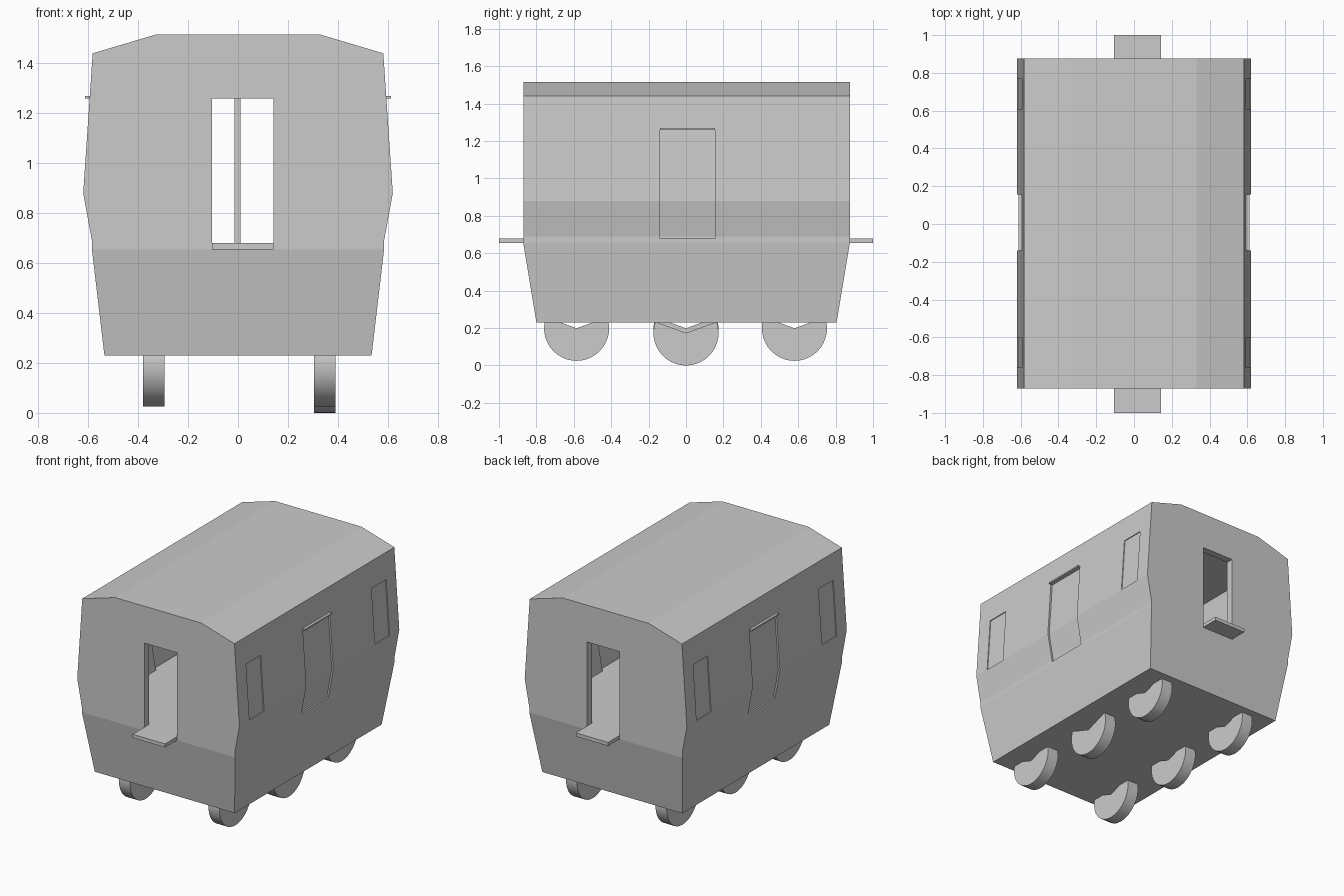
import bpy, bmesh, math

if "Cube" in bpy.data.objects:
    bpy.data.objects.remove(bpy.data.objects["Cube"])


def add_object(name, bm):
    bmesh.ops.recalc_face_normals(bm, faces=bm.faces)
    mesh = bpy.data.meshes.new(name)
    bm.to_mesh(mesh)
    bm.free()
    ob = bpy.data.objects.new(name, mesh)
    bpy.context.collection.objects.link(ob)
    return ob


def stacked_rings(name, rings):
    """Closed solid from rectangles (half_x, y_min, y_max, z), bottom to top."""
    bm = bmesh.new()
    loops = [[bm.verts.new(p) for p in ((-x, a, z), (x, a, z), (x, b, z), (-x, b, z))]
             for x, a, b, z in rings]
    for lo, hi in zip(loops, loops[1:]):
        for i in range(4):
            j = (i + 1) % 4
            bm.faces.new((lo[i], lo[j], hi[j], hi[i]))
    bm.faces.new(loops[0][::-1])
    bm.faces.new(loops[-1])
    return add_object(name, bm)


def prism(name, pts, a, b, axis):
    """Extrude a 2D polygon from a to b: along y (x,z points) or x (y,z points)."""
    def place(p, t):
        return (p[0], t, p[1]) if axis == 'y' else (t, p[0], p[1])
    bm = bmesh.new()
    lo = [bm.verts.new(place(p, a)) for p in pts]
    hi = [bm.verts.new(place(p, b)) for p in pts]
    n = len(pts)
    bm.faces.new(lo)
    bm.faces.new(hi[::-1])
    for i in range(n):
        j = (i + 1) % n
        bm.faces.new((lo[i], lo[j], hi[j], hi[i]))
    return add_object(name, bm)


def box(name, x0, x1, y0, y1, z0, z1):
    return prism(name, [(x0, z0), (x1, z0), (x1, z1), (x0, z1)], y0, y1, 'y')


def carve(target, cutter):
    mod = target.modifiers.new("cut", 'BOOLEAN')
    mod.operation = 'DIFFERENCE'
    mod.solver = 'EXACT'
    mod.object = cutter
    bpy.context.view_layer.objects.active = target
    bpy.ops.object.modifier_apply(modifier=mod.name)
    bpy.data.objects.remove(cutter)


FRONT, BACK = -0.87, 0.876
FLOOR, DOOR_TOP = 0.68, 1.26


def wall_x(z):
    """Half width of the bulging side wall at height z."""
    pts = [(0.655, 0.585), (0.69, 0.585), (0.88, 0.62), (1.44, 0.582)]
    for (z0, x0), (z1, x1) in zip(pts, pts[1:]):
        if z <= z1:
            return x0 + (x1 - x0) * (z - z0) / (z1 - z0)
    return pts[-1][1]


def recess(side, y0, y1, z0, z1, offset, other_x):
    """Cutter between the offset wall surface and a plane at other_x."""
    zs = sorted({z0, z1} | {z for z in (0.69, 0.88) if z0 < z < z1})
    pts = [(side * (wall_x(z) - offset), z) for z in zs]
    pts += [(side * other_x, z1), (side * other_x, z0)]
    return prism("recess_cutter", pts, y0, y1, 'y')


# Carriage shell with tapered underbody, bulged sides and faceted roof
body = stacked_rings("carriage_body", [
    (0.535, -0.80, 0.805, 0.23),
    (0.585, FRONT, BACK, 0.655),
    (0.585, FRONT, BACK, 0.69),
    (0.62, FRONT, BACK, 0.88),
    (0.582, FRONT, BACK, 1.44),
    (0.33, FRONT, BACK, 1.515)])

# Hollow passenger room
a, b = FRONT + 0.05, BACK - 0.05
carve(body, stacked_rings("room_cutter", [
    (0.53, a, b, FLOOR), (0.565, a, b, 0.88), (0.53, a, b, 1.43)]))

# Open doorways through both ends
for y0, y1 in ((-1.2, a + 0.1), (b - 0.1, 1.2)):
    carve(body, box("doorway_cutter", -0.105, 0.142, y0, y1, FLOOR, DOOR_TOP))

# Recessed side doors (inside and outside) and side windows
for s in (-1, 1):
    carve(body, recess(s, -0.14, 0.155, FLOOR, DOOR_TOP, 0.012, 0.8))
    carve(body, recess(s, -0.14, 0.155, FLOOR, DOOR_TOP, 0.03, 0.45))
    for y0, y1 in ((-0.76, -0.6), (0.61, 0.77)):
        carve(body, recess(s, y0, y1, 0.88, DOOR_TOP, 0.006, 0.8))
    # Thin ledge over each side door
    x0, x1 = sorted((s * 0.56, s * 0.612))
    box("door_ledge", x0, x1, -0.14, 0.155, DOOR_TOP, 1.27)

# Entrance steps at both ends
for name, y0, y1 in (("front_step", -1.0, FRONT + 0.03), ("back_step", BACK - 0.03, 1.0)):
    box(name, -0.105, 0.142, y0, y1, 0.655, FLOOR)

# Pole in the middle of the room
pole = [(-0.013 + 0.0, -0.013), (0.013, -0.013), (0.013, 0.013), (-0.013, 0.013)]
box("grab_pole", -0.015, 0.011, -0.013, 0.013, FLOOR, 1.43)

# Wheels: discs with a shallow wedge missing at the top
for side, x0, x1 in (("left", -0.38, -0.295), ("right", 0.305, 0.39)):
    for pos, y in (("front", -0.585), ("middle", 0.0), ("back", 0.58)):
        low = side == "right" and pos == "middle"
        zc = 0.174 if low else 0.199
        arc = [math.radians(160 + 220 * i / 24) for i in range(25)]
        pts = [(y, zc)] + [(y + 0.174 * math.cos(t), zc + 0.174 * math.sin(t)) for t in arc]
        wheel = prism(f"{side}_{pos}_wheel", pts, x0, x1, 'x')
        bpy.ops.object.select_all(action='DESELECT')
        wheel.select_set(True)
        bpy.context.view_layer.objects.active = wheel
        bpy.ops.object.shade_smooth_by_angle(angle=math.radians(30))
